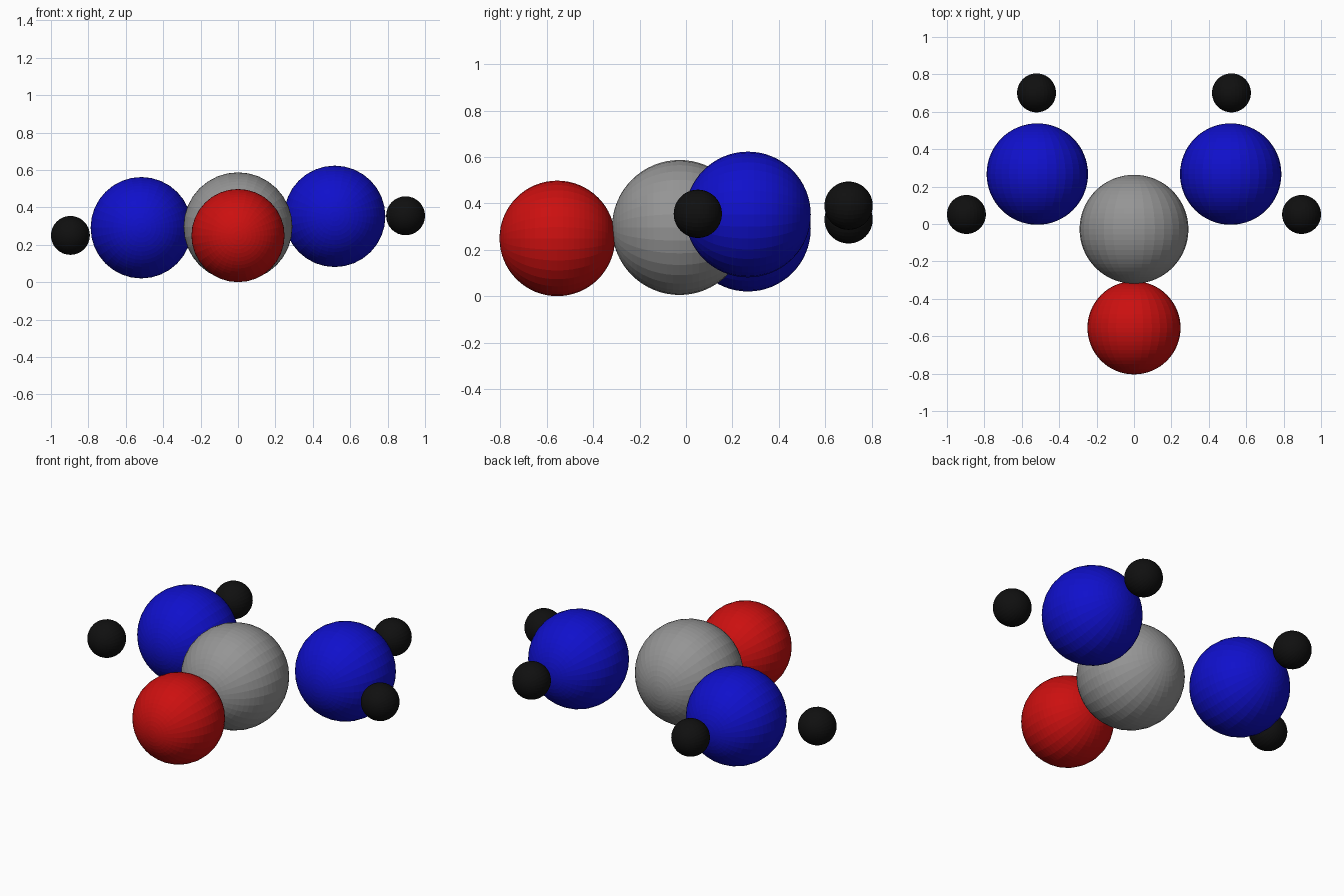
import bpy
from math import pi

if "Cube" in bpy.data.objects:
    bpy.data.objects.remove(bpy.data.objects["Cube"])


def material(name, rgb):
    m = bpy.data.materials.new(name)
    m.diffuse_color = (*rgb, 1)
    m.use_nodes = True
    m.node_tree.nodes["Principled BSDF"].inputs["Base Color"].default_value = m.diffuse_color
    return m


RED = material("red", (0.6, 0.005, 0.005))
BLUE = material("blue", (0.005, 0.005, 0.6))
BLACK = material("black", (0.005, 0.005, 0.005))
GREY = material("grey", (0.3, 0.3, 0.3))


def ball(name, centre, radius, mat):
    # faceted sphere with its poles along y
    bpy.ops.mesh.primitive_uv_sphere_add(segments=32, ring_count=32, radius=radius,
                                         location=centre, rotation=(pi / 2, 0, 0))
    ob = bpy.context.object
    ob.name = name
    ob.data.materials.append(mat)


# Central and front balls
ball("centre_ball", (0, -0.028, 0.296), 0.291, GREY)
ball("front_ball", (0, -0.555, 0.249), 0.249, RED)

# Side groups: the whole molecule is slightly twisted, so heights differ per side
for side, sx, z_blue, z_outer, z_back in (("left", -1, 0.291, 0.250, 0.331),
                                          ("right", 1, 0.352, 0.355, 0.390)):
    ball(side + "_side_ball", (sx * 0.517, 0.267, z_blue), 0.271, BLUE)
    ball(side + "_outer_small_ball", (sx * 0.896, 0.051, z_outer), 0.104, BLACK)
    ball(side + "_back_small_ball", (sx * 0.521, 0.701, z_back), 0.104, BLACK)
